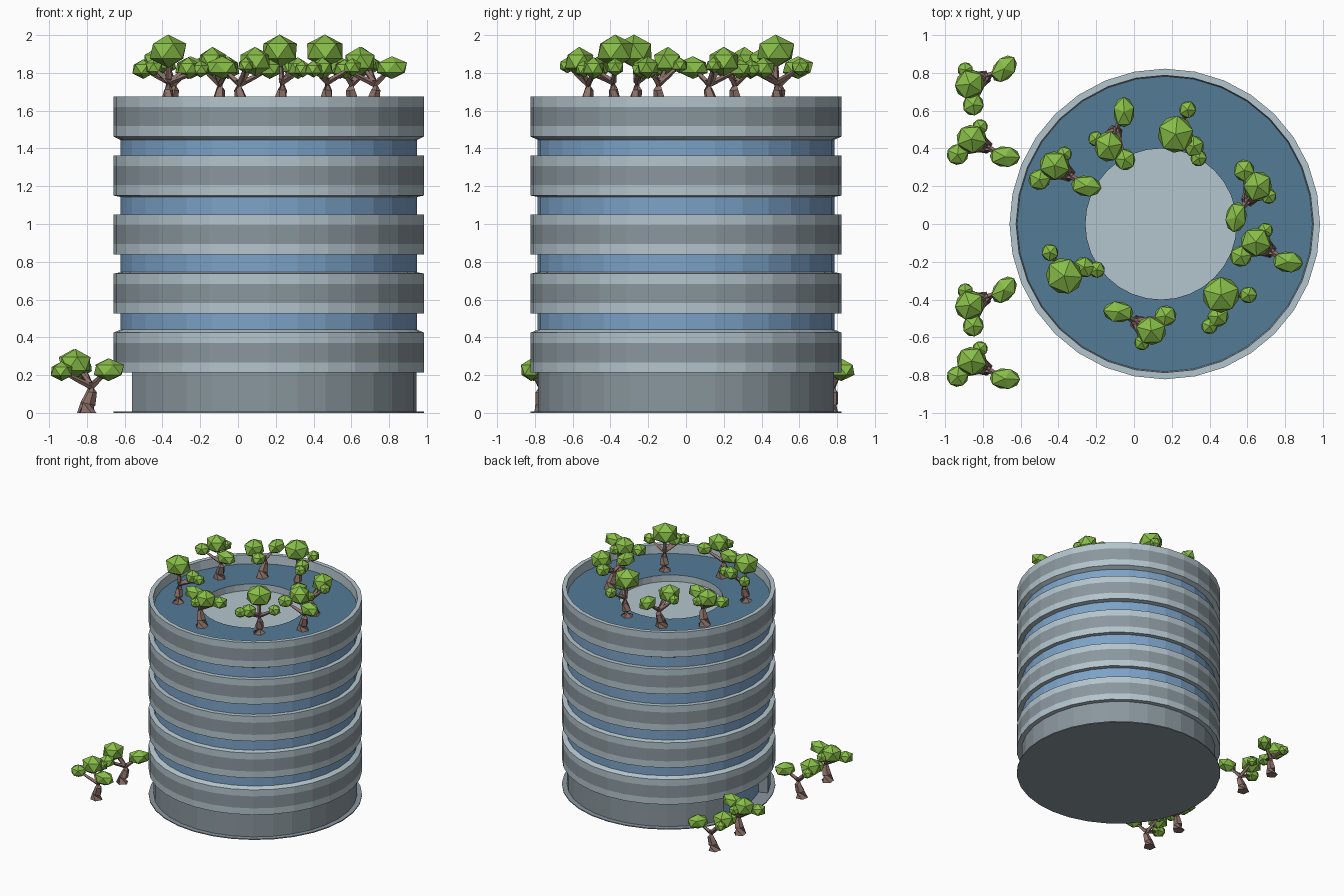
import bpy, bmesh
from math import sin, cos, pi, radians
from mathutils import Vector, Matrix

if "Cube" in bpy.data.objects:
    bpy.data.objects.remove(bpy.data.objects["Cube"])

CX = 0.163     # tower axis
SEG = 32       # sides of the round tower
R = 0.822      # outer radius


def material(name, *rgb):
    lin = [((c / 255 + 0.055) / 1.055) ** 2.4 for c in rgb] + [1.0]
    m = bpy.data.materials.new(name)
    m.use_nodes = True
    m.diffuse_color = lin
    m.node_tree.nodes["Principled BSDF"].inputs["Base Color"].default_value = lin
    return m


PALE = material("pale grey", 180, 197, 205)
GREY = material("mid grey", 138, 151, 158)
GLASS = material("window blue", 124, 163, 200)
ROOF = material("roof blue", 84, 123, 150)
BARK = material("bark brown", 142, 114, 106)
LEAF = material("leaf green", 136, 190, 72)


def make_object(name, bm, mats):
    bmesh.ops.recalc_face_normals(bm, faces=bm.faces)
    mesh = bpy.data.meshes.new(name)
    bm.to_mesh(mesh)
    bm.free()
    for m in mats:
        mesh.materials.append(m)
    return place(name, mesh)


def place(name, mesh):
    ob = bpy.data.objects.new(name, mesh)
    bpy.context.scene.collection.objects.link(ob)
    return ob


def lathe(name, profile, mats, closed=True, slots=None, skip=0):
    """Turn (radius, z, shift) points about the tower axis, leaving 2*skip sides open at -x."""
    bm = bmesh.new()
    half = SEG // 2 - skip
    rings = []
    for k in range(-half, half + 1):
        a = 2 * pi * k / SEG
        rings.append([bm.verts.new((CX + p[2] + p[0] * cos(a), p[0] * sin(a), p[1]))
                      for p in [tuple(q) + (0,) for q in profile]])
    n = len(profile)
    for a, b in zip(rings, rings[1:]):
        for i in range(n if closed else n - 1):
            j = (i + 1) % n
            f = bm.faces.new((a[i], b[i], b[j], a[j]))
            f.material_index = slots[i] if slots else 0
    if skip:
        bm.faces.new(rings[0])
        bm.faces.new(rings[-1])
    bmesh.ops.remove_doubles(bm, verts=bm.verts, dist=1e-5)
    return make_object(name, bm, mats)


def drum(name, r, z0, z1, mat):
    return lathe(name, [(0, z0), (r, z0), (r, z1), (0, z1)], [mat], closed=False)


# Ground floor: plinth, wall with an opening at -x, recessed entrance glass
drum("plinth", R, 0, 0.008, GREY)
lathe("ground_wall", [(0.783, 0.006), (0.783, 0.215), (0.69, 0.215), (0.69, 0.006)],
      [GREY], skip=2)
drum("entrance_glass", 0.71, 0.006, 0.215, GLASS)

# Window core behind the floor bands
drum("window_core", 0.785, 0.22, 1.53, GLASS)

# Floor bands: pale trims above and below a darker strip, sloping ledges
TRIM = 0.055
top_slope = [0.022, 0.01, 0, 0, 0]
low_slope = [0, 0, 0, 0.01, 0.025]
for k in range(5):
    z0 = 0.213 + 0.3125 * k
    z1 = z0 + 0.212
    inner_top = 0.787 if k == 4 else 0.77
    inner_low = 0.69 if k == 0 else 0.77
    lathe(f"floor_band_{k + 1}",
          [(R, z0), (R, z0 + TRIM), (R, z1 - TRIM), (R, z1),
           (inner_top, z1 + top_slope[k]), (inner_low, z0 - low_slope[k])],
          [PALE, GREY], slots=[0, 1, 0, 0, 0, 0])

# Roof deck with a sunken round court
DECK = 1.6
lathe("roof_deck", [(0.79, DECK), (0.4, DECK, -0.02), (0.4, DECK - 0.055, -0.02),
                    (0, DECK - 0.055, -0.02)],
      [ROOF, PALE], closed=False, slots=[0, 1, 1])


# Trees
def limb(bm, points, radii, sides=5):
    pts = [Vector(p) for p in points]
    rings = []
    for i, (p, r) in enumerate(zip(pts, radii)):
        d = pts[min(i + 1, len(pts) - 1)] - pts[max(i - 1, 0)]
        if i == 0 and p.z == 0:
            d = Vector((0, 0, 1))
        rot = d.to_track_quat('Z', 'Y')
        rings.append([bm.verts.new(p + rot @ Vector((r * cos(2 * pi * s / sides),
                                                     r * sin(2 * pi * s / sides), 0)))
                      for s in range(sides)])
    for a, b in zip(rings, rings[1:]):
        for s in range(sides):
            t = (s + 1) % sides
            bm.faces.new((a[s], a[t], b[t], b[s]))
    bm.faces.new(rings[0])
    bm.faces.new(rings[-1])


def tree_meshes(kind, stem, blobs):
    """Blobs are (centre, radii, turn); the stem forks towards each blob."""
    bm = bmesh.new()
    limb(bm, stem, [0.05, 0.036, 0.025, 0.02])
    fork = Vector(stem[-1])
    for centre, _, _ in blobs:
        c = Vector(centre)
        mid = fork.lerp(c, 0.5) - Vector((0, 0, 0.012))
        limb(bm, [fork - Vector((0, 0, 0.02)), mid, c], [0.017, 0.013, 0.008], 4)
    trunk = make_object(kind + "_trunk", bm, [BARK])
    bm = bmesh.new()
    for centre, radii, turn in blobs:
        m = (Matrix.Translation(centre) @ Matrix.Rotation(radians(turn), 4, 'Z')
             @ Matrix.Diagonal((*radii, 1)))
        bmesh.ops.create_icosphere(bm, subdivisions=1, radius=1, matrix=m)
    crown = make_object(kind + "_crown", bm, [LEAF])
    meshes = trunk.data, crown.data
    for ob in (trunk, crown):
        bpy.data.objects.remove(ob)
    return meshes


spreading = tree_meshes(
    "spreading_tree", [(0, 0, 0), (0.01, 0, 0.05), (0.03, 0, 0.11), (0.025, 0, 0.16)],
    [((-0.07, 0, 0.26), (0.09, 0.083, 0.078), 15),
     ((-0.097, -0.107, 0.22), (0.065, 0.062, 0.052), 40),
     ((-0.06, 0.078, 0.24), (0.046, 0.046, 0.042), 0),
     ((0.13, 0, 0.228), (0.09, 0.062, 0.06), 25)])
rounded = tree_meshes(
    "rounded_tree", [(0, 0, 0), (0.005, 0, 0.05), (0.015, -0.01, 0.11), (0.01, -0.01, 0.17)],
    [((0, 0, 0.315), (0.11, 0.105, 0.088), 20),
     ((0.145, 0, 0.23), (0.052, 0.05, 0.048), 0),
     ((-0.015, -0.115, 0.225), (0.064, 0.06, 0.058), 30),
     ((-0.06, -0.165, 0.22), (0.05, 0.048, 0.045), 10)])


def plant(name, meshes, x, y, z, turn, offset):
    a = radians(turn)
    for part, mesh in zip(("trunk", "crown"), meshes):
        ob = place(f"{name}_{part}", mesh)
        ob.location = (x + offset * cos(a), y + offset * sin(a), z)
        ob.rotation_euler.z = a


# Main crown position and turn of each tree
street = [(-0.87, 0.74, 24), (-0.86, 0.45, -28), (-0.87, -0.43, 24), (-0.86, -0.725, -28)]
roof_spreading = [(-0.42, 0.31, -33), (-0.135, 0.41, 66), (0.655, 0.2, -125),
                  (0.645, -0.095, -32), (0.09, -0.565, 150)]
roof_rounded = [(0.22, 0.475, 64), (0.46, -0.375, 0), (-0.37, -0.275, 121)]
for i, (x, y, t) in enumerate(street):
    plant(f"street_tree_{i + 1}", spreading, x, y, 0, t, 0.07)
for i, (x, y, t) in enumerate(roof_spreading):
    plant(f"roof_tree_{i + 1}", spreading, x, y, DECK, t, 0.07)
for i, (x, y, t) in enumerate(roof_rounded):
    plant(f"roof_round_tree_{i + 1}", rounded, x, y, DECK, t, 0)
